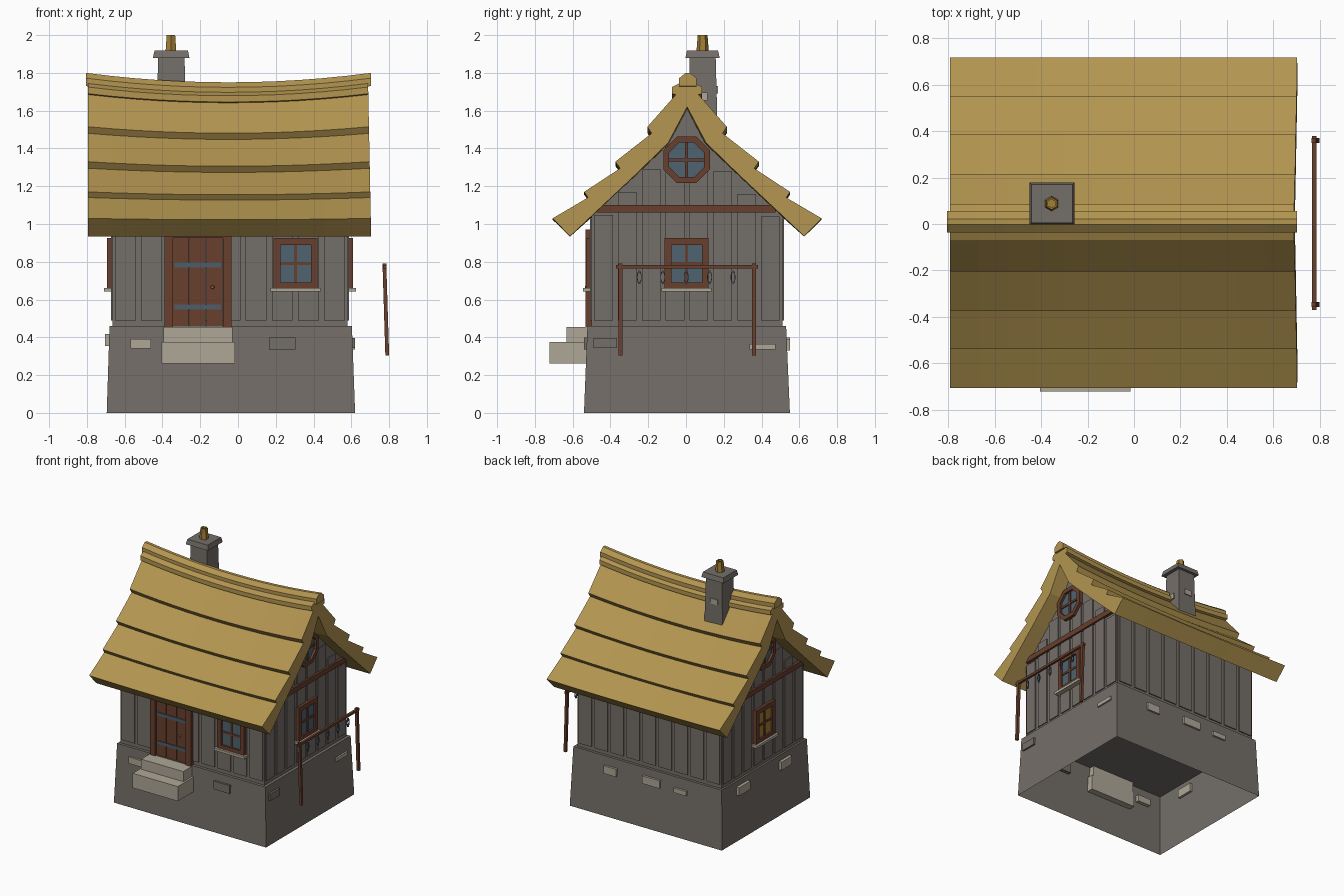
import bpy, bmesh, math
from mathutils import Matrix, Vector

if "Cube" in bpy.data.objects:
    bpy.data.objects.remove(bpy.data.objects["Cube"])


def material(name, r, g, b):
    m = bpy.data.materials.new(name)
    m.use_nodes = True
    m.diffuse_color = (r, g, b, 1)
    m.node_tree.nodes["Principled BSDF"].inputs["Base Color"].default_value = (r, g, b, 1)
    return m


THATCH = material("thatch", .45, .30, .08)
GREY = material("grey_wall", .175, .157, .14)
WOOD = material("brown_wood", .14, .05, .027)
STONE = material("pale_stone", .43, .39, .31)
GLASS = material("blue_glass", .08, .125, .16)
AMBER = material("amber", .36, .21, .035)
IRON = material("iron", .075, .11, .14)


def finish(name, bm, mat):
    bmesh.ops.recalc_face_normals(bm, faces=bm.faces)
    me = bpy.data.meshes.new(name)
    bm.to_mesh(me)
    bm.free()
    me.materials.append(mat)
    ob = bpy.data.objects.new(name, me)
    bpy.context.collection.objects.link(ob)
    return ob


def add_loft(bm, loops, caps=True, wrap=False):
    """Skin a row of equal closed loops."""
    rows = [[bm.verts.new(p) for p in loop] for loop in loops]
    pairs = list(zip(rows, rows[1:])) + ([(rows[-1], rows[0])] if wrap else [])
    for a, b in pairs:
        for i in range(len(a)):
            j = (i + 1) % len(a)
            bm.faces.new((a[i], a[j], b[j], b[i]))
    if caps and not wrap:
        bm.faces.new(rows[0])
        bm.faces.new(rows[-1])


def rect(x0, x1, y0, y1, z):
    return [(x0, y0, z), (x1, y0, z), (x1, y1, z), (x0, y1, z)]


def boxes(name, mat, items):
    bm = bmesh.new()
    for x0, x1, y0, y1, z0, z1 in items:
        add_loft(bm, [rect(x0, x1, y0, y1, z0), rect(x0, x1, y0, y1, z1)])
    return finish(name, bm, mat)


def lathe(name, mat, profile, segs, matrix, wrap=False):
    """Spin (radius, height) points about local z, flat side up."""
    bm = bmesh.new()
    loops = []
    for r, h in profile:
        angles = [math.tau * (i + .5) / segs for i in range(segs)]
        loops.append([matrix @ Vector((r * math.cos(a), r * math.sin(a), h)) for a in angles])
    add_loft(bm, loops, wrap=wrap)
    return finish(name, bm, mat)


# Wall planes: a box given as along-wall, height and outward depth
XL, XR, YF, YB = .58, -.665, -.5, .51


def on_wall(face, u0, u1, z0, z1, d0, d1):
    if face == "front":
        return (u0, u1, YF - d1, YF - d0, z0, z1)
    if face == "back":
        return (u0, u1, YB + d0, YB + d1, z0, z1)
    if face == "left":
        return (XL + d0, XL + d1, u0, u1, z0, z1)
    return (XR - d1, XR - d0, u0, u1, z0, z1)


# Foundation: open-bottomed tapered shell
bm = bmesh.new()
add_loft(bm, [rect(-.695, .62, -.54, .55, 0), rect(-.68, .603, -.522, .53, .46)], caps=False)
bmesh.ops.holes_fill(bm, edges=[e for e in bm.edges if all(v.co.z > .4 for v in e.verts)])
finish("foundation", bm, GREY)

# House body with gables that follow the roof underside
UNDER = [(0, 1.62), (.1, 1.43), (.275, 1.26), (.51, 1.035)]
body = [(YF, .455), (YB, .455), (YB, 1.04)] + UNDER[2:0:-1] + [UNDER[0]]
body += [(-y, z) for y, z in UNDER[1:3]] + [(YF, 1.04)]
bm = bmesh.new()
add_loft(bm, [[(x, y, z) for y, z in body] for x in (XR, XL)])
finish("walls", bm, GREY)


def under_height(y):
    y = abs(y)
    for (ya, za), (yb, zb) in zip(UNDER, UNDER[1:]):
        if y <= yb:
            return za + (zb - za) * (y - ya) / (yb - ya)
    return UNDER[-1][1]


# Wall boards
def boards(face, lo, hi, count, gable):
    items = []
    pitch = (hi - lo) / count
    for i in range(count):
        u0 = lo + pitch * i + .014
        u1 = u0 + pitch - .028
        top = min(under_height(u0), under_height(u1)) - .01 if gable else 1.03
        items.append(on_wall(face, u0, u1, .49, top, -.01, .008))
    boxes(face + "_boards", GREY, items)


boards("front", XR, XL, 9, False)
boards("back", XR, XL, 9, False)
boards("left", YF, YB, 8, True)
boards("right", YF, YB, 8, True)

# Thatched roof: stepped layers, sagging towards the middle
half = [(0, 1.765), (.08, 1.725), (.08, 1.69), (.06, 1.685), (.21, 1.515), (.188, 1.48),
        (.38, 1.33), (.355, 1.295), (.545, 1.17), (.525, 1.14), (.712, 1.03), (.62, .935),
        (.275, 1.26), (.1, 1.43), (0, 1.62)]
outline = half + [(-y, z) for y, z in half[-2:0:-1]]


def sagging(name, profile, x0, x1, lean, y_shift):
    bm = bmesh.new()
    loops = []
    for i in range(13):
        t = i / 12
        sag = 1 - (2 * t - 1) ** 2
        loops.append([(x0 + (x1 - x0 - lean * (z - .93)) * t, y + y_shift,
                       z - sag * .05 * (z - .9) / .9) for y, z in profile])
    add_loft(bm, loops)
    return finish(name, bm, THATCH)


sagging("thatched_roof", outline, -.793, .705, .02, .006)
sagging("ridge_cap", [(-.046, 1.73), (.046, 1.73), (.046, 1.772), (.012, 1.8), (-.012, 1.8),
                      (-.046, 1.772)], -.805, .703, 0, .01)

# Gable beams
for face in ("left", "right"):
    boxes(face + "_gable_beam", WOOD, [on_wall(face, -.475, .475, 1.06, 1.1, -.01, .022)])


# Four-pane windows with sills
def window(face, c, pane):
    w, z0, z1, b = .117, .655, .925, .036
    m = (z0 + z1) / 2
    bars = [(c - w, c - w + b, z0, z1), (c + w - b, c + w, z0, z1), (c - w, c + w, z0, z0 + b),
            (c - w, c + w, z1 - b, z1)]
    items = [on_wall(face, *r, -.01, .028) for r in bars]
    items += [on_wall(face, c - .008, c + .008, z0, z1, 0, .02),
              on_wall(face, c - w, c + w, m - .008, m + .008, 0, .02)]
    boxes(face + "_window_frame", WOOD, items)
    boxes(face + "_window_panes", pane, [on_wall(face, c - .1, c + .1, .67, .91, 0, .014)])
    boxes(face + "_window_sill", STONE, [on_wall(face, c - .133, c + .133, .642, .662, -.01, .045)])


window("front", .305, GLASS)
window("left", .003, GLASS)
window("right", .003, AMBER)

# Octagonal gable windows
for face, x, sign in (("left", XL, 1), ("right", XR, -1)):
    mat = Matrix.Translation((x, .003, 1.34)) @ Matrix.Rotation(sign * math.pi / 2, 4, "Y")
    lathe(face + "_round_frame", WOOD, [(.133, -.01), (.133, .03), (.1, .03), (.1, -.01)], 8, mat, True)
    lathe(face + "_round_pane", GLASS, [(.11, 0), (.11, .012)], 8, mat)
    boxes(face + "_round_bars", WOOD, [on_wall(face, -.005, .011, 1.24, 1.44, 0, .02),
                                       on_wall(face, -.097, .103, 1.332, 1.348, 0, .02)])

# Door
boxes("door_frame", WOOD, [on_wall("front", -.39, -.345, .45, .95, -.01, .032),
                           on_wall("front", -.08, -.035, .45, .95, -.01, .032),
                           on_wall("front", -.39, -.035, .925, .97, -.01, .032)])
boxes("door_planks", WOOD, [on_wall("front", -.345 + .0885 * i, -.26 + .0885 * i, .45, .93, -.01, .016)
                            for i in range(3)])
boxes("door_hinges", IRON, [on_wall("front", -.335, -.09, z, z + .026, .01, .022) for z in (.548, .77)])
lathe("door_knob", AMBER, [(.006, 0), (.011, .012), (.007, .022)], 8,
      Matrix.Translation((-.135, YF - .014, .665)) @ Matrix.Rotation(math.pi / 2, 4, "X"))

# Steps
boxes("lower_step", STONE, [(-.405, -.015, -.722, -.48, .262, .376)])
boxes("upper_step", STONE, [(-.395, -.03, -.632, -.48, .376, .455)])

# Stones set in the foundation: wall, centre, height, half width, half height
pale = [("front", -.515, .365, .055, .025), ("left", .405, .35, .07, .014),
        ("back", .275, .36, .055, .03), ("back", -.08, .37, .075, .03), ("back", -.33, .36, .055, .018),
        ("right", .28, .385, .07, .032), ("right", -.24, .385, .065, .032)]
dark = [("front", .235, .367, .07, .032), ("left", -.428, .37, .062, .027)]
for name, mat, stones in (("pale_stones", STONE, pale), ("dark_stones", GREY, dark)):
    boxes(name, mat, [on_wall(f, c - w, c + w, z - h, z + h, 0, .04) for f, c, z, w, h in stones])

# Chimney with cap, pot and inset stones
bm = bmesh.new()
add_loft(bm, [rect(-.433, -.273, .01, .17, 1.4), rect(-.423, -.283, .02, .157, 1.89)])
finish("chimney", bm, GREY)
bm = bmesh.new()
add_loft(bm, [rect(-.45, -.257, -.003, .178, 1.88), rect(-.442, -.265, .005, .17, 1.918)])
finish("chimney_cap", bm, GREY)
lathe("chimney_pot", AMBER, [(.033, 1.91), (.026, 2.0), (.018, 2.0), (.018, 1.94)], 6,
      Matrix.Translation((-.355, .088, 0)))
boxes("chimney_stones", STONE, [(-.39, -.33, .14, .17, 1.69, 1.73), (-.3, -.268, .065, .115, 1.655, 1.695)])

# Hitching rail with hanging iron rings
for name, y in (("front_rail_post", -.347), ("back_rail_post", .36)):
    bm = bmesh.new()
    add_loft(bm, [rect(.78, .8, y - .01, y + .01, .305), rect(.765, .785, y - .011, y + .011, .79)])
    finish(name, bm, WOOD)
boxes("rail_bar", WOOD, [(.768, .786, -.37, .38, .765, .783)])
for i in range(5):
    ring = [(.026, -.004), (.036, -.004), (.036, .004), (.026, .004)]
    mat = (Matrix.Translation((.777, -.247 + .124 * i, .718)) @ Matrix.Diagonal((1, .36, 1, 1))
           @ Matrix.Rotation(math.pi / 2, 4, "Y"))
    lathe("hanging_ring_%d" % (i + 1), IRON, ring, 12, mat, True)
